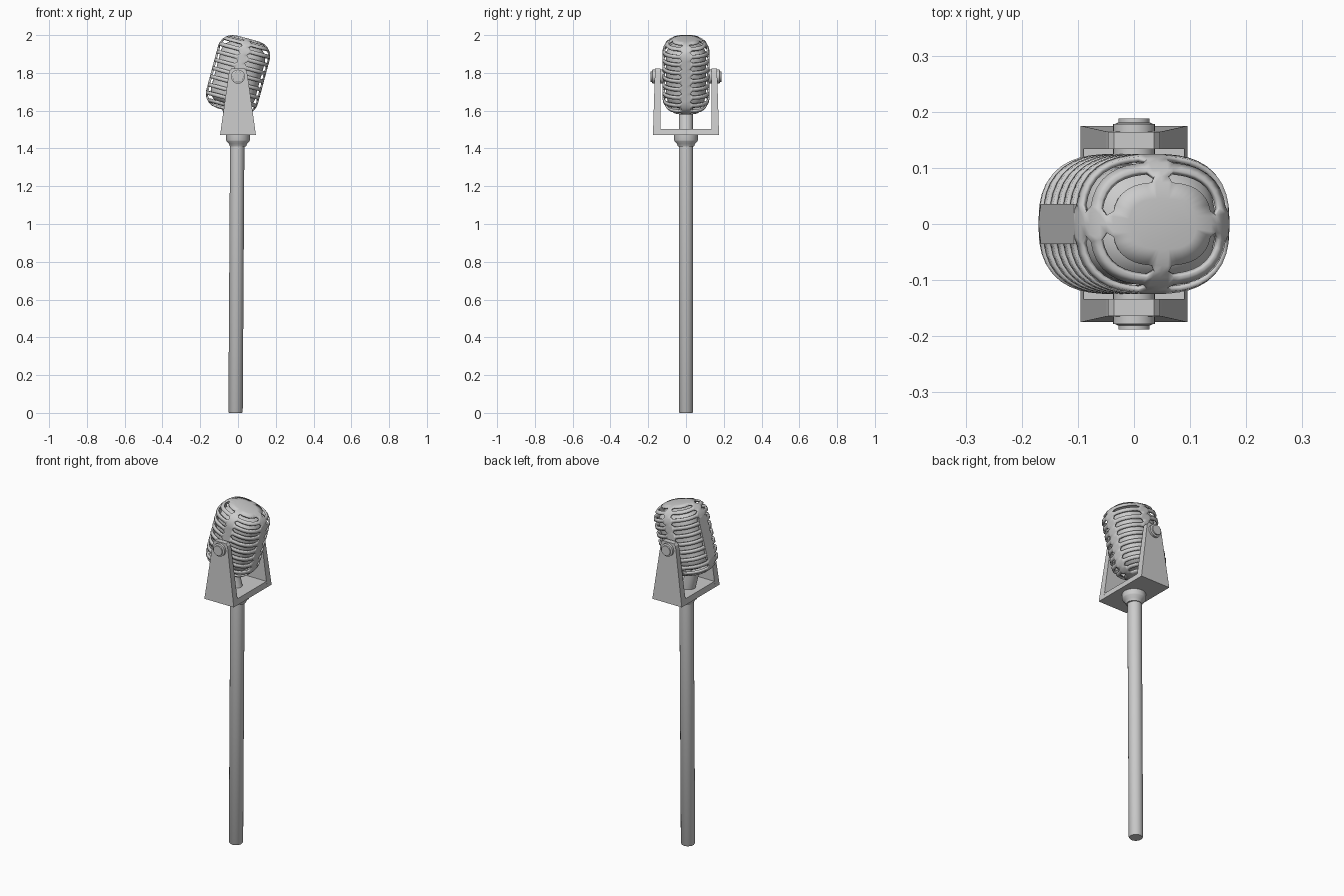
import bpy, bmesh
from math import pi, sin, cos, radians
from mathutils import Vector, Matrix

if "Cube" in bpy.data.objects:
    bpy.data.objects.remove(bpy.data.objects["Cube"])

HEAD = Matrix.Translation((0, 0, 1.79)) @ Matrix.Rotation(radians(15), 4, 'Y')
A, B, H, R = 0.1415, 0.125, 0.199, 0.08   # head half sizes and rounding radius


def make(name, bm, matrix=None, smooth=None):
    bmesh.ops.recalc_face_normals(bm, faces=bm.faces)
    mesh = bpy.data.meshes.new(name)
    bm.to_mesh(mesh)
    bm.free()
    ob = bpy.data.objects.new(name, mesh)
    bpy.context.collection.objects.link(ob)
    if matrix:
        ob.matrix_world = matrix
    if smooth:
        bpy.ops.object.select_all(action='DESELECT')
        ob.select_set(True)
        bpy.context.view_layer.objects.active = ob
        bpy.ops.object.shade_smooth_by_angle(angle=radians(smooth))
    return ob


def lathe(name, profile, start, direction, sides=32):
    # profile: (distance along axis, radius)
    bm = bmesh.new()
    rings = [[bm.verts.new((r * cos(2 * pi * i / sides), r * sin(2 * pi * i / sides), z))
              for i in range(sides)] for z, r in profile]
    for lo, hi in zip(rings, rings[1:]):
        for i in range(sides):
            j = (i + 1) % sides
            bm.faces.new((lo[i], lo[j], hi[j], hi[i]))
    bm.faces.new(rings[0][::-1])
    bm.faces.new(rings[-1])
    rot = Vector(direction).to_track_quat('Z', 'Y').to_matrix().to_4x4()
    return make(name, bm, Matrix.Translation(start) @ rot, 35)


def prism(name, outline, y_of):
    # outline in x, z extruded between the two y values given by y_of(z)
    bm = bmesh.new()
    inner = [bm.verts.new((x, y_of(z)[0], z)) for x, z in outline]
    outer = [bm.verts.new((x, y_of(z)[1], z)) for x, z in outline]
    n = len(outline)
    bm.faces.new(inner)
    bm.faces.new(outer[::-1])
    for i in range(n):
        j = (i + 1) % n
        bm.faces.new((inner[i], inner[j], outer[j], outer[i]))
    return make(name, bm)


# Capsule-like head surface: angle u around, arc length s from bottom to top
ARC, STRAIGHT = R * pi / 2, 2 * (H - R)
TOTAL = 2 * ARC + STRAIGHT


def surface(u, s):
    if s < ARC:
        d, z = R * (1 - sin(s / R)), -(H - R) - R * cos(s / R)
    elif s > ARC + STRAIGHT:
        t = (TOTAL - s) / R
        d, z = R * (1 - sin(t)), H - R + R * cos(t)
    else:
        d, z = 0, s - ARC - (H - R)
    p = 2.7
    r = (abs(cos(u) / (A - d)) ** p + abs(sin(u) / (B - d)) ** p) ** (-1 / p)
    return Vector((r * cos(u), r * sin(u), z))


def head(name, slotted, scale=1.0):
    q = [0, 0.15, 0.25] + [0.25 + (pi / 2 - 0.5) * i / 8 for i in range(1, 9)] + [pi / 2 - 0.15]
    cols = [k * pi / 2 + a for k in range(4) for a in q]
    count, first = 10, 0.03
    pitch = (TOTAL - 2 * first) / (count - 0.45)
    rows = [0]
    for i in range(count):
        s = first + i * pitch
        rows += [s, s + pitch * 0.275, s + pitch * 0.55]
    rows.append(TOTAL)
    bm = bmesh.new()
    g = [[bm.verts.new(surface(u, s) * scale) for u in cols] for s in rows]
    for j in range(len(rows) - 1):
        for i in range(len(cols)):
            n, k, part = (i + 1) % len(cols), i % 12, j % 3
            a, b, c, d = g[j][i], g[j][n], g[j + 1][n], g[j + 1][i]
            if not slotted or part == 0 or k in (0, 11):
                bm.faces.new((a, b, c, d))
            elif k == 1:       # slot end, corners kept as triangles
                bm.faces.new((a, b, d) if part == 1 else (a, c, d))
            elif k == 10:
                bm.faces.new((a, b, c) if part == 1 else (b, c, d))
    bm.faces.new(g[0][::-1])
    bm.faces.new(g[-1])
    bmesh.ops.delete(bm, geom=[v for v in bm.verts if not v.link_faces], context='VERTS')
    return make(name, bm, HEAD, 40)


# Slotted grille shell and the solid core inside it
grille = head("grille_shell", True)
solid = grille.modifiers.new("thickness", 'SOLIDIFY')
solid.thickness, solid.offset = 0.01, -1
head("inner_core", False, 0.85)

# Flat spine plate on the grille
bm = bmesh.new()
bmesh.ops.create_cube(bm, size=1, matrix=Matrix.Translation((-A + 0.006, 0, 0)) @ Matrix.Diagonal((0.012, 0.072, 0.23, 1)))
make("spine_plate", bm, HEAD)

# Stand pole, collar and neck
lathe("pole", [(0, 0.034), (0.006, 0.038), (1.43, 0.038)], (-0.013, 0, 0), (0.009, 0, 1.43))
lathe("collar", [(0, 0.042), (0.015, 0.048), (0.028, 0.061), (0.034, 0.063), (0.065, 0.063)], (0, 0, 1.41), (0, 0, 1))
lathe("neck", [(0, 0.037), (0.14, 0.037)], (-0.013, 0, 1.49), (-0.035, 0, 0.13))

# Yoke: base plate and two tapered arms
prism("yoke_base", [(-0.095, 1.47), (0.095, 1.47), (0.09, 1.503), (-0.09, 1.503)], lambda z: (-0.14, 0.14))
half = [(0.095, 1.47), (0.05, 1.79), (0.046, 1.81), (0.036, 1.822)]
outline = half + [(-x, z) for x, z in reversed(half)]
for side, label in ((-1, "front"), (1, "back")):
    prism(label + "_arm", outline,
          lambda z: (side * 0.134, side * (0.175 - 0.011 * (z - 1.47) / 0.35)))
    # Pivot knob, stepped outside and with a spacer inside
    lathe(label + "_knob", [(0, 0.037), (0.06, 0.037), (0.06, 0.034), (0.063, 0.028), (0.07, 0.028)],
          (0, side * 0.118, 1.78), (0, side, 0))
